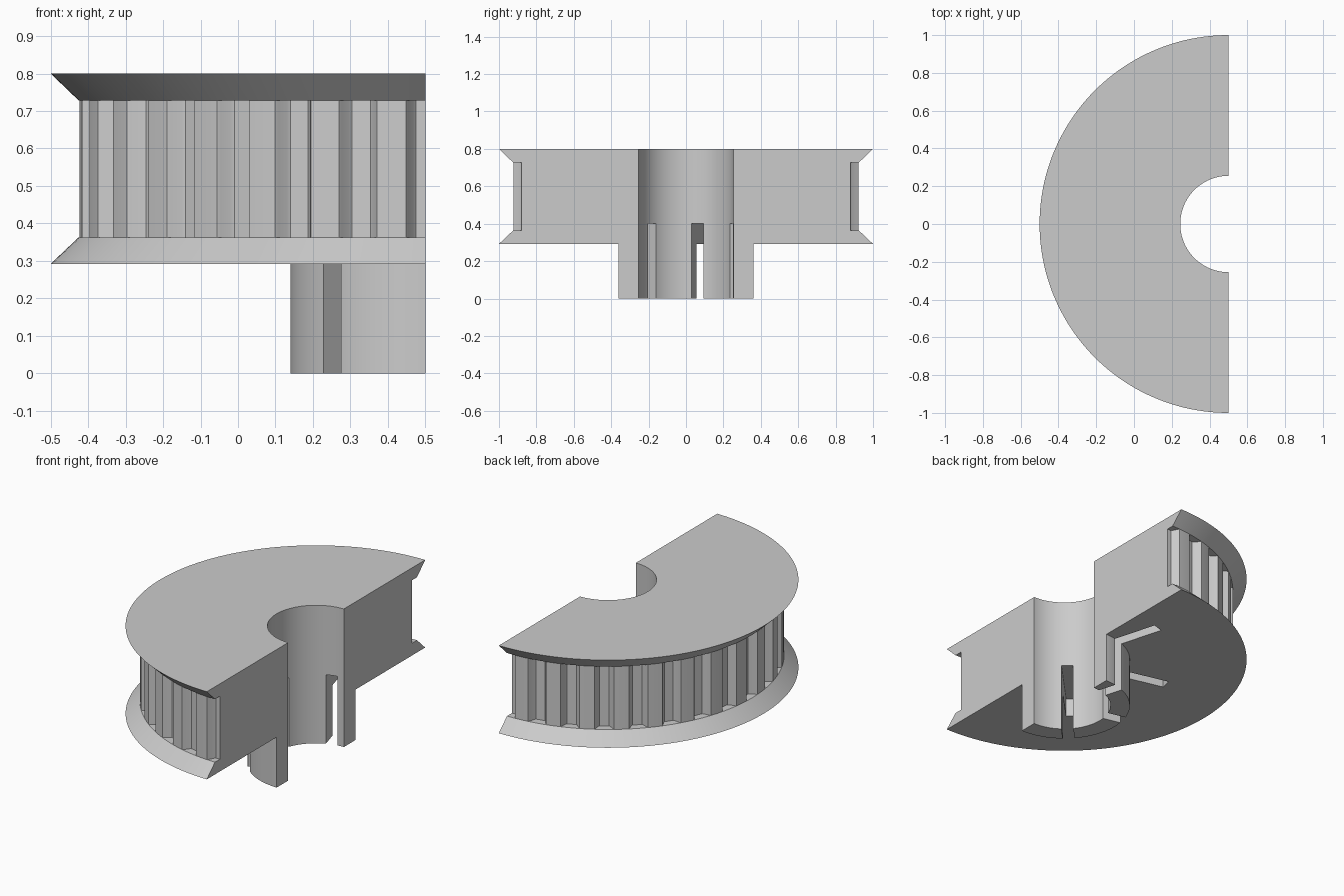
import bpy
import bmesh
from math import sin, cos, radians, pi

if "Cube" in bpy.data.objects:
    bpy.data.objects.remove(bpy.data.objects["Cube"], do_unlink=True)

AXIS_X = 0.5          # the pulley axis lies in the cut plane
STEPS = 96            # segments around the half turn
PITCH = 11.25         # degrees between belt grooves
RIM, ROOT = 0.925, 0.88
LOW, HIGH = 0.363, 0.728

grey = bpy.data.materials.new("plain grey")
grey.use_nodes = True
grey.diffuse_color = (0.6, 0.6, 0.6, 1)
grey.node_tree.nodes["Principled BSDF"].inputs["Base Color"].default_value = (0.6, 0.6, 0.6, 1)


def place(r, t, angle):
    """Radial distance r and sideways offset t, seen along a spoke."""
    return AXIS_X - r * cos(angle) + t * sin(angle), r * sin(angle) + t * cos(angle)


def finish(bm, name):
    bmesh.ops.recalc_face_normals(bm, faces=bm.faces)
    mesh = bpy.data.meshes.new(name)
    bm.to_mesh(mesh)
    bm.free()
    mesh.materials.append(grey)
    obj = bpy.data.objects.new(name, mesh)
    bpy.context.collection.objects.link(obj)
    return obj


def add_prism(bm, outline, angle, z0, z1):
    """Upright prism with a (radial, sideways) outline on a spoke."""
    low, high = ([bm.verts.new((*place(r, t, angle), z)) for r, t in outline]
                 for z in (z0, z1))
    bm.faces.new(low)
    bm.faces.new(high)
    n = len(outline)
    for i in range(n):
        j = (i + 1) % n
        bm.faces.new((low[i], low[j], high[j], high[i]))


# Half-turned body with bore, hub and two bevelled flanges
profile = [(0.255, 0), (0.36, 0), (0.36, 0.292), (1, 0.292),
           (RIM, LOW), (RIM, HIGH), (1, 0.8), (0.255, 0.8)]
bm = bmesh.new()
rings = []
for s in range(STEPS + 1):
    a = -pi / 2 + pi * s / STEPS
    rings.append([bm.verts.new((*place(r, 0, a), z)) for r, z in profile])
for a, b in zip(rings, rings[1:]):
    for i in range(len(profile)):
        j = (i + 1) % len(profile)
        bm.faces.new((a[i], a[j], b[j], b[i]))
bm.faces.new(rings[0])
bm.faces.new(rings[-1])
pulley = finish(bm, "half_pulley")

# Belt grooves: tapered walls with eased tips and roots
half = [(0.95, 0.056), (0.924, 0.052), (0.916, 0.046), (0.887, 0.032), (ROOT, 0.025)]
groove = half + [(r, -t) for r, t in reversed(half)]
bm = bmesh.new()
for i in range(-8, 9):
    add_prism(bm, groove, radians(i * PITCH), LOW, HIGH)
grooves = finish(bm, "groove_cutter")

# Radial slots through the hub and up into the body
slot = [(0.2, -0.0325), (0.62, -0.0325), (0.62, 0.0325), (0.2, 0.0325)]
bm = bmesh.new()
for degrees in (-46, 14, 74):
    add_prism(bm, slot, radians(degrees), -0.1, 0.4)
slots = finish(bm, "slot_cutter")

# Cut, then shade
bpy.context.view_layer.objects.active = pulley
for cutter in (grooves, slots):
    cutter.hide_render = True
    mod = pulley.modifiers.new(cutter.name, "BOOLEAN")
    mod.operation = "DIFFERENCE"
    mod.solver = "EXACT"
    mod.object = cutter
    bpy.ops.object.modifier_apply(modifier=mod.name)
    bpy.data.objects.remove(cutter, do_unlink=True)
bpy.ops.object.select_all(action="DESELECT")
pulley.select_set(True)
bpy.ops.object.shade_smooth_by_angle(angle=radians(30))
